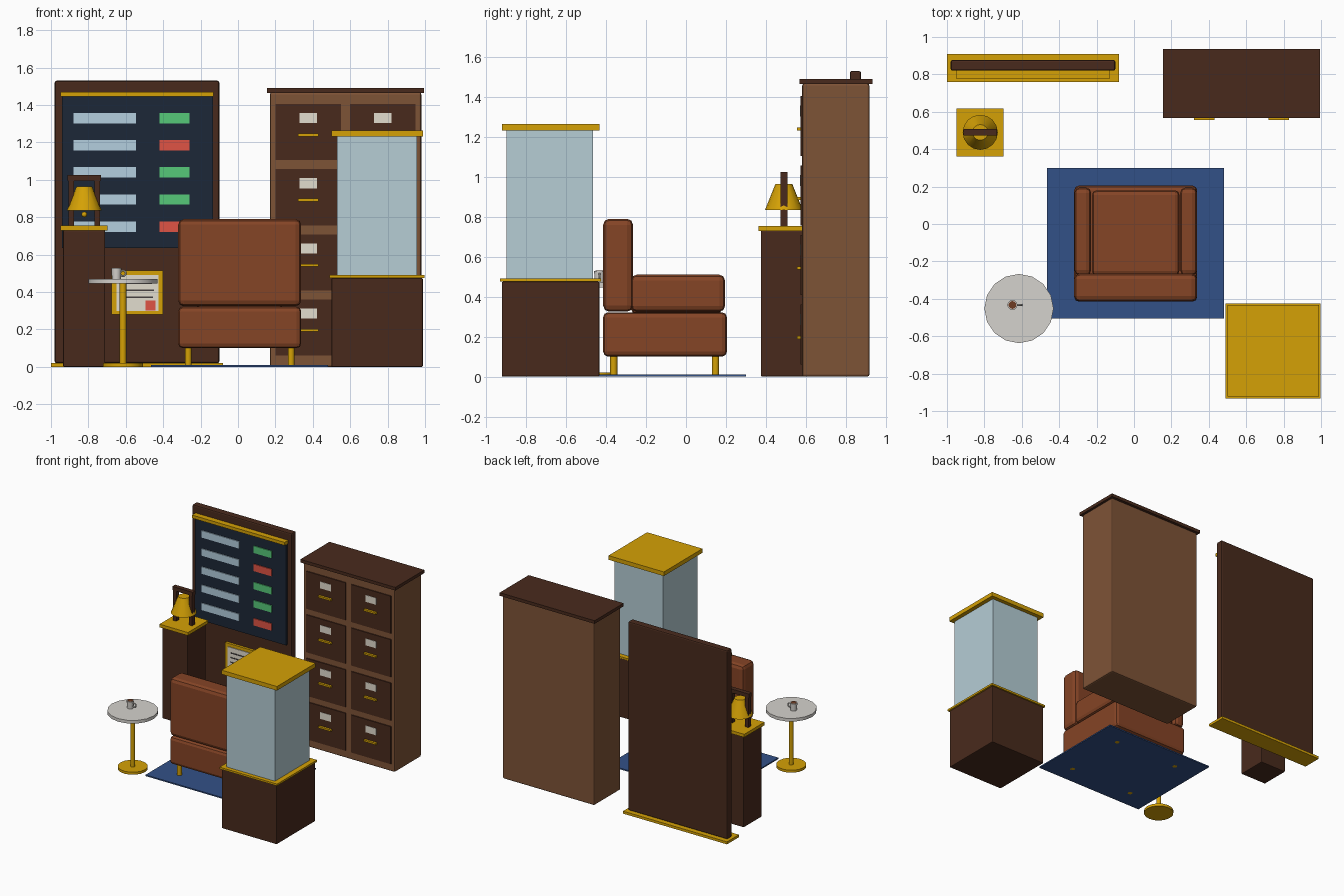
import bpy
import math

if "Cube" in bpy.data.objects:
    bpy.data.objects.remove(bpy.data.objects["Cube"])


def mat(name, r, g, b):
    m = bpy.data.materials.new(name)
    m.diffuse_color = [(c / 255) ** 2.2 for c in (r, g, b)] + [1.0]
    m.use_nodes = True
    m.node_tree.nodes["Principled BSDF"].inputs["Base Color"].default_value = m.diffuse_color
    return m


WOOD = mat("dark_wood", 74, 46, 34)
OAK = mat("light_wood", 125, 84, 57)
GOLD = mat("brass", 212, 160, 14)
LEATHER = mat("leather", 132, 70, 42)
RUG = mat("rug_blue", 54, 82, 134)
SCREEN = mat("screen", 34, 44, 58)
PALE = mat("pale_blue", 178, 205, 222)
GREEN = mat("green", 87, 199, 120)
RED = mat("red", 223, 84, 70)
PAPER = mat("paper", 226, 220, 206)
INK = mat("ink", 70, 66, 66)
GLASS = mat("glass", 180, 204, 212)
MARBLE = mat("marble", 212, 209, 204)
COFFEE = mat("coffee", 110, 62, 40)


def box(name, x, y, z, m, bevel=0, segs=2):
    """Box from (min, max) ranges on each axis."""
    bpy.ops.mesh.primitive_cube_add(size=1, location=[(a + b) / 2 for a, b in (x, y, z)])
    o = bpy.context.object
    o.name = name
    o.scale = [b - a for a, b in (x, y, z)]
    bpy.ops.object.transform_apply(location=False, rotation=False, scale=True)
    o.data.materials.append(m)
    if bevel:
        mod = o.modifiers.new("bevel", "BEVEL")
        mod.width, mod.segments = bevel, segs
    return o


def cone(name, x, y, z, r1, r2, m, sides=16):
    """Vertical cylinder or cone between two heights."""
    bpy.ops.mesh.primitive_cone_add(vertices=sides, radius1=r1, radius2=r2, depth=z[1] - z[0],
                                    location=(x, y, (z[0] + z[1]) / 2))
    o = bpy.context.object
    o.name = name
    o.data.materials.append(m)
    bpy.ops.object.shade_smooth_by_angle(angle=math.radians(40))
    return o


# Schedule board with its foot, screen and top trim
box("board_foot", (-1, -0.08), (0.76, 0.91), (0, 0.02), GOLD)
box("board_panel", (-0.98, -0.10), (0.82, 0.877), (0.02, 1.53), WOOD, 0.01)
box("board_screen", (-0.94, -0.135), (0.80, 0.83), (0.635, 1.45), SCREEN)
box("board_trim", (-0.95, -0.13), (0.775, 0.82), (1.445, 1.47), GOLD)
for i, m in enumerate((GREEN, RED, GREEN, GREEN, RED)):
    z = 1.33 - i * 0.145
    box(f"row_bar_{i}", (-0.88, -0.545), (0.793, 0.81), (z - 0.028, z + 0.028), PALE)
    box(f"row_status_{i}", (-0.42, -0.26), (0.793, 0.81), (z - 0.028, z + 0.028), m)

# Framed notice on the board
box("notice_frame", (-0.675, -0.40), (0.80, 0.83), (0.28, 0.515), GOLD)
box("notice_paper", (-0.65, -0.425), (0.795, 0.81), (0.30, 0.49), PAPER)
for i, x1 in enumerate((-0.46, -0.45, -0.455)):
    z = 0.447 - i * 0.037
    box(f"notice_line_{i}", (-0.62, x1), (0.792, 0.80), (z - 0.004, z + 0.004), INK)
box("notice_stamp", (-0.495, -0.44), (0.79, 0.80), (0.302, 0.356), RED)

# Bell stand
box("pedestal", (-0.935, -0.71), (0.375, 0.605), (0, 0.73), WOOD, 0.006)
box("pedestal_top", (-0.948, -0.697), (0.362, 0.618), (0.73, 0.755), GOLD)
BX, BY = -0.822, 0.49
for side in (-1, 1):
    c = BX + side * 0.07
    box(f"bell_post_{side}", (c - 0.015, c + 0.015), (BY - 0.017, BY + 0.017), (0.755, 1.0), WOOD)
box("bell_crossbar", (BX - 0.09, BX + 0.09), (BY - 0.018, BY + 0.018), (0.995, 1.025), WOOD)
cone("bell", BX, BY, (0.835, 0.965), 0.094, 0.042, GOLD)
bpy.ops.mesh.primitive_uv_sphere_add(segments=12, ring_count=8, radius=0.015, location=(BX, BY, 0.815))
clapper = bpy.context.object
clapper.name = "bell_clapper"
clapper.data.materials.append(GOLD)
bpy.ops.object.shade_smooth_by_angle()

# Drawer cabinet
box("cabinet_body", (0.17, 0.98), (0.582, 0.918), (0, 1.467), OAK, 0.01)
box("cabinet_top", (0.155, 0.995), (0.568, 0.935), (1.465, 1.49), WOOD)
for col in range(2):
    for row in range(4):
        x, z, tag = 0.375 + 0.4 * col, 1.255 - 0.348 * row, f"{col}_{row}"
        box("drawer_" + tag, (x - 0.175, x + 0.175), (0.574, 0.60), (z - 0.15, z + 0.15), WOOD)
        box("drawer_label_" + tag, (x - 0.047, x + 0.047), (0.571, 0.58), (z + 0.048, z + 0.102), PAPER)
        box("drawer_pull_" + tag, (x - 0.055, x + 0.055), (0.556, 0.58), (z - 0.022, z - 0.008), GOLD)

# Rug
box("rug", (-0.465, 0.48), (-0.505, 0.30), (0, 0.01), RUG)

# Armchair, facing the rear
box("chair_base", (-0.32, 0.338), (-0.415, 0.205), (0.10, 0.322), LEATHER, 0.025)
box("chair_back", (-0.32, 0.338), (-0.415, -0.265), (0.325, 0.79), LEATHER, 0.03)
box("chair_seat", (-0.225, 0.243), (-0.275, 0.18), (0.315, 0.41), LEATHER, 0.025)
for side in (-1, 1):
    c = 0.009 + side * 0.283
    box(f"chair_arm_{side}", (c - 0.045, c + 0.045), (-0.275, 0.195), (0.325, 0.51), LEATHER, 0.028)
    for y in (-0.362, 0.148):
        cone(f"chair_leg_{side}_{y}", 0.009 + side * 0.275, y, (0, 0.11), 0.018, 0.018, GOLD, 12)

# Round side table with a cup
TX, TY = -0.615, -0.452
cone("table_foot", TX, TY, (0, 0.02), 0.108, 0.108, GOLD)
cone("table_pole", TX, TY, (0.02, 0.445), 0.018, 0.018, GOLD, 12)
cone("table_top", TX, TY, (0.445, 0.47), 0.185, 0.185, MARBLE)
cone("cup", -0.65, -0.433, (0.47, 0.528), 0.024, 0.027, MARBLE, 12)
cone("coffee", -0.65, -0.433, (0.52, 0.53), 0.021, 0.021, COFFEE, 12)
bpy.ops.mesh.primitive_torus_add(major_segments=12, minor_segments=6, major_radius=0.015, minor_radius=0.005,
                                 location=(-0.615, -0.433, 0.50), rotation=(math.pi / 2, 0, 0))
handle = bpy.context.object
handle.name = "cup_handle"
handle.data.materials.append(MARBLE)

# Glass display case
box("case_base", (0.50, 0.988), (-0.922, -0.434), (0, 0.475), WOOD, 0.006)
box("case_trim", (0.49, 0.998), (-0.932, -0.426), (0.475, 0.49), GOLD)
box("case_glass", (0.53, 0.957), (-0.90, -0.465), (0.49, 1.235), GLASS)
box("case_lid", (0.50, 0.99), (-0.922, -0.434), (1.232, 1.265), GOLD)
